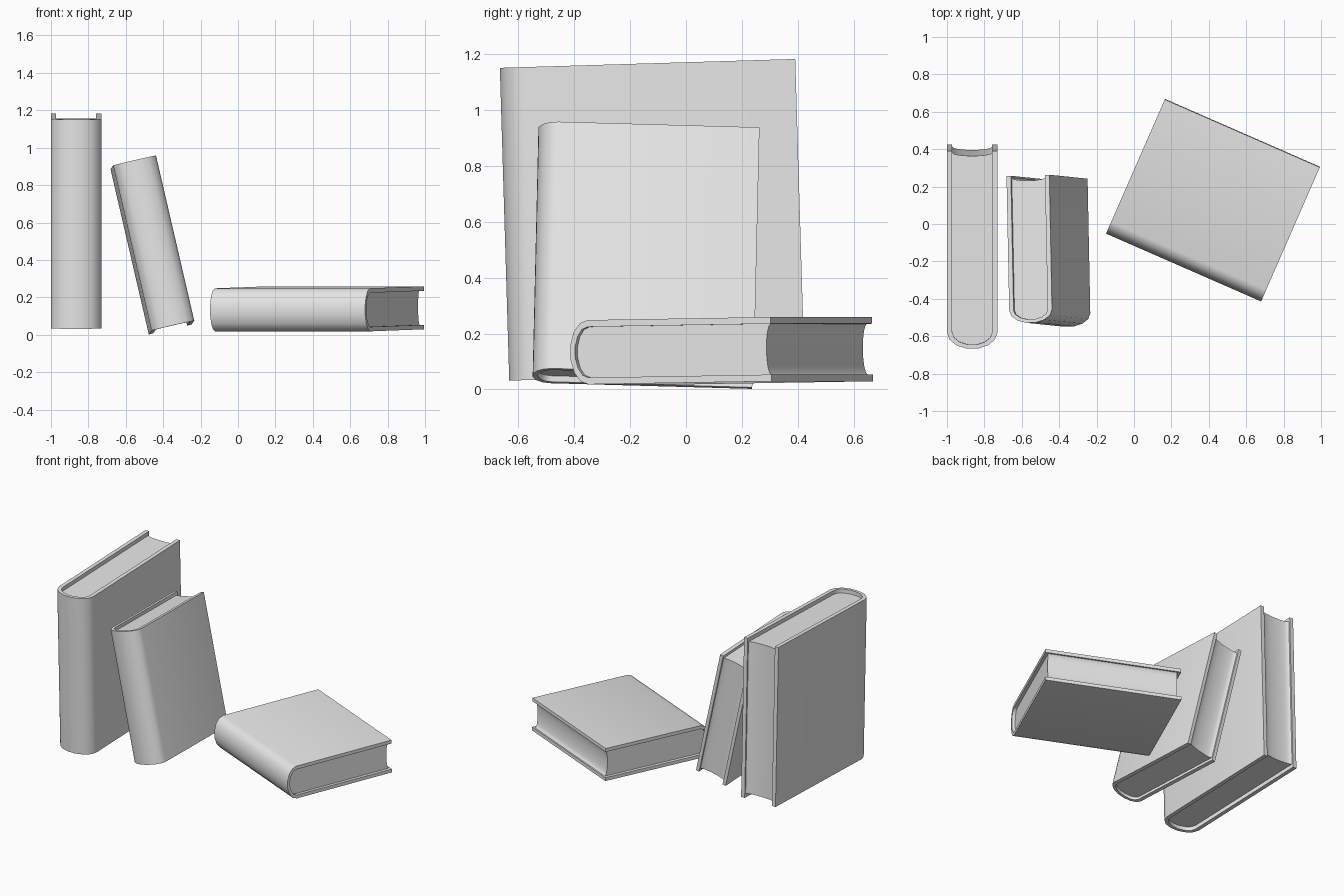
import bpy, bmesh
from math import sin, cos, pi, radians
from mathutils import Vector, Matrix

if "Cube" in bpy.data.objects:
    bpy.data.objects.remove(bpy.data.objects["Cube"])

grey = bpy.data.materials.new("plain_grey")
grey.use_nodes = True
grey.diffuse_color = (0.8, 0.8, 0.8, 1)
grey.node_tree.nodes["Principled BSDF"].inputs["Base Color"].default_value = (0.8, 0.8, 0.8, 1)

SPINE_STEPS = 7


def spine_arc(half_width, start, bow):
    """Rounded spine outline from the left board to the right board."""
    angles = [pi * i / SPINE_STEPS for i in range(SPINE_STEPS + 1)]
    return [(-half_width * cos(a), start - bow * sin(a)) for a in angles]


def prism(name, outline, height, frame):
    """Extrude an outline along the height of the book and place it."""
    bm = bmesh.new()
    face = bm.faces.new([bm.verts.new((x, y, -height / 2)) for x, y in outline])
    grown = bmesh.ops.extrude_face_region(bm, geom=[face])["geom"]
    bmesh.ops.translate(bm, vec=(0, 0, height),
                        verts=[v for v in grown if isinstance(v, bmesh.types.BMVert)])
    bmesh.ops.recalc_face_normals(bm, faces=bm.faces)
    mesh = bpy.data.meshes.new(name)
    bm.to_mesh(mesh)
    bm.free()
    mesh.materials.append(grey)
    ob = bpy.data.objects.new(name, mesh)
    bpy.context.collection.objects.link(ob)
    ob.matrix_world = frame
    bpy.ops.object.select_all(action="DESELECT")
    ob.select_set(True)
    bpy.context.view_layer.objects.active = ob
    bpy.ops.object.shade_smooth_by_angle(angle=radians(40))


def book(name, thick, depth, height, bow, board, inset, centre, depth_dir, height_dir):
    # Local axes: x across the thickness, y from spine to fore edge, z along the spine
    y = Vector(depth_dir).normalized()
    x = y.cross(Vector(height_dir)).normalized()
    z = x.cross(y)
    frame = Matrix.Translation(centre) @ Matrix((x, y, z)).transposed().to_4x4()

    half, back, start = thick / 2, depth / 2, bow - depth / 2
    inner = half - board
    outer_arc = spine_arc(half, start, bow)
    inner_arc = spine_arc(inner, start, bow - board * 0.8)

    # Cover: two boards joined by the rounded spine
    cover = ([(-half, back)] + outer_arc + [(half, back), (inner, back)]
             + inner_arc[::-1] + [(-inner, back)])
    prism(name + "_cover", cover, height, frame)

    # Pages: block filling the cover, with a hollow fore edge
    fore_edge = [(inner * cos(pi * i / 8), back - 0.01 - 0.018 * sin(pi * i / 8))
                 for i in range(9)]
    prism(name + "_pages", inner_arc + fore_edge, height - 2 * inset, frame)


book("upright_book", 0.27, 1.06, 1.12, 0.09, 0.028, 0.027,
     (-0.865, -0.122, 0.607), (0, 1, 0.03), (0, -0.03, 1))
book("leaning_book", 0.235, 0.79, 0.907, 0.07, 0.024, 0.022,
     (-0.457, -0.145, 0.481), (-0.02, 1, -0.028), (-0.205, 0.02, 0.885))
book("lying_book", 0.23, 0.786, 0.905, 0.07, 0.024, 0.022,
     (0.422, 0.126, 0.138), (0.315, 0.72, 0.012), (0.83, -0.36, 0))
